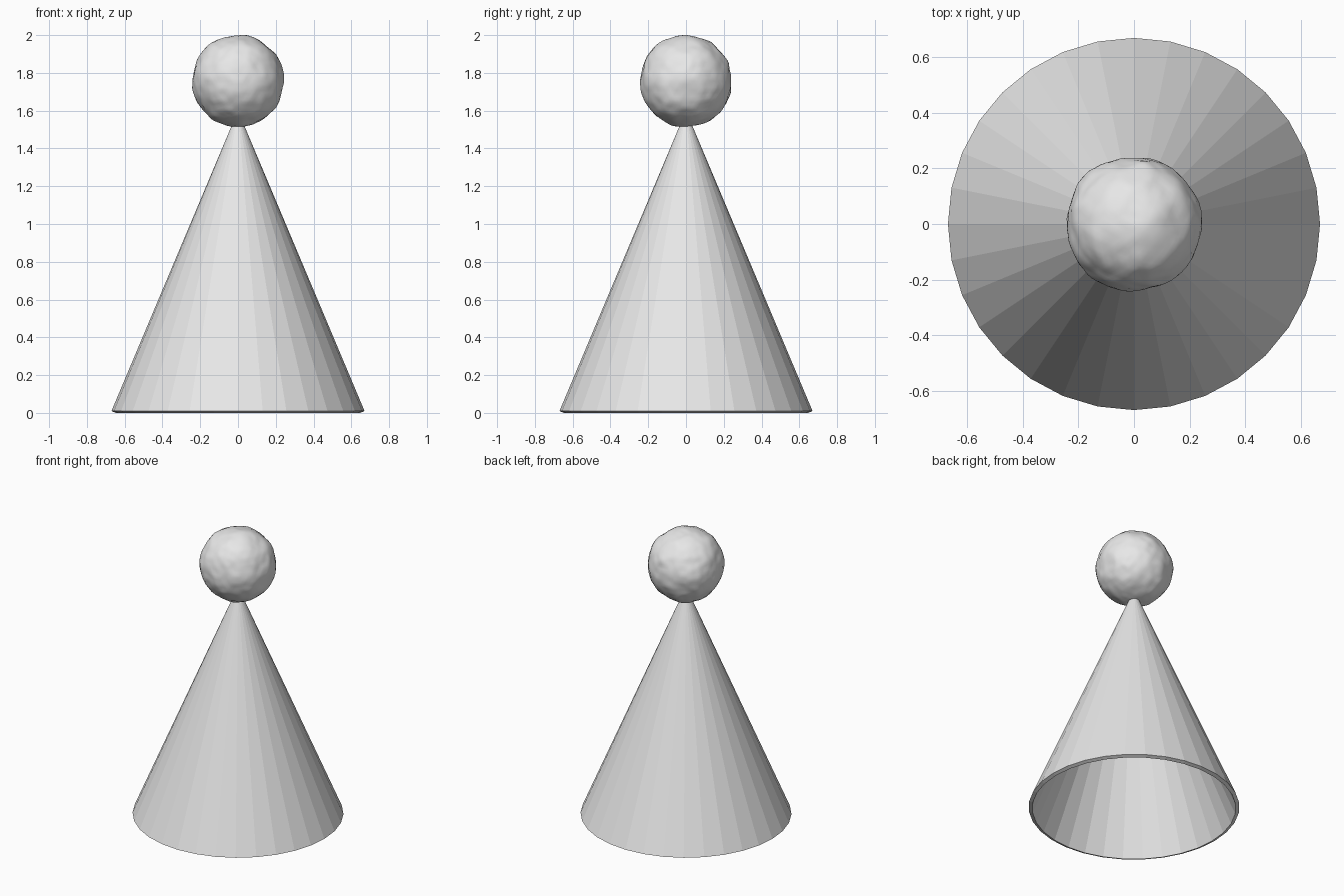
import bpy, bmesh, math
from mathutils import Vector, noise

if "Cube" in bpy.data.objects:
    bpy.data.objects.remove(bpy.data.objects["Cube"])

grey = bpy.data.materials.new("light grey")
grey.diffuse_color = (0.8, 0.8, 0.8, 1)
grey.use_nodes = True
grey.node_tree.nodes["Principled BSDF"].inputs["Base Color"].default_value = grey.diffuse_color


def make_object(name, bm):
    bmesh.ops.recalc_face_normals(bm, faces=bm.faces)
    mesh = bpy.data.meshes.new(name)
    bm.to_mesh(mesh)
    bm.free()
    mesh.materials.append(grey)
    ob = bpy.data.objects.new(name, mesh)
    bpy.context.collection.objects.link(ob)
    return ob


# Hollow 32-sided paper cone; the rim is cut square to the wall
SIDES, RADIUS, RIM_Z, TIP_Z, WALL = 32, 0.67, 0.01, 1.60, 0.025
slant = math.hypot(RADIUS, TIP_Z - RIM_Z)
nr, nz = (TIP_Z - RIM_Z) / slant, RADIUS / slant
bm = bmesh.new()


def ring(r, z):
    return [bm.verts.new((r * math.cos(2 * math.pi * i / SIDES),
                          r * math.sin(2 * math.pi * i / SIDES), z))
            for i in range(SIDES)]


outer = ring(RADIUS, RIM_Z)
inner = ring(RADIUS - WALL * nr, RIM_Z - WALL * nz)
tip = bm.verts.new((0, 0, TIP_Z))
inner_tip = bm.verts.new((0, 0, TIP_Z - WALL / nz))
for i in range(SIDES):
    j = (i + 1) % SIDES
    bm.faces.new((outer[i], outer[j], tip))
    bm.faces.new((inner[j], inner[i], inner_tip))
    bm.faces.new((outer[j], outer[i], inner[i], inner[j]))
make_object("hat_cone", bm)

# Slightly lumpy ball on the tip, a little flattened at the back
CENTRE, BALL = Vector((0, 0, 1.757)), 0.243
bm = bmesh.new()
bmesh.ops.create_icosphere(bm, subdivisions=5, radius=1)
for v in bm.verts:
    d = v.co.normalized()
    lump = 0.009 * noise.noise(d * 2.2 + Vector((3, 1, 7)))
    lump += 0.004 * noise.noise(d * 6 + Vector((9, 4, 2)))
    p = d * (BALL + lump)
    p.y = min(p.y, 0.238 + 0.1 * max(0, p.y - 0.238))
    # shallow bevel on the upper back
    over = p.dot(Vector((0, 0.74, 0.67))) - 0.237
    if over > 0:
        p -= Vector((0, 0.74, 0.67)) * over * 0.8
    p.z = max(-0.240, min(p.z, 0.243))
    v.co = p + CENTRE
for f in bm.faces:
    f.smooth = True
make_object("pompom", bm)
